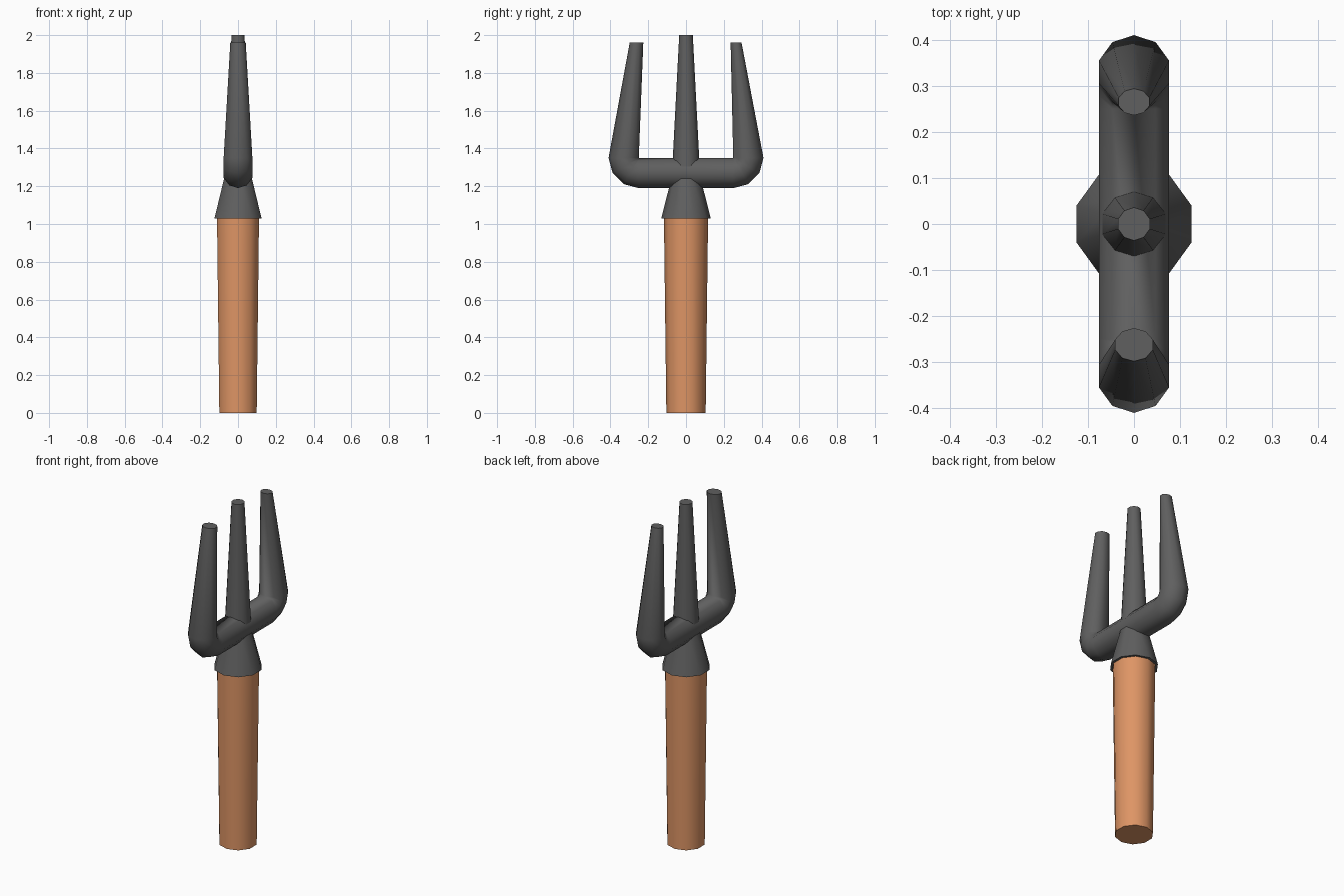
import bpy, bmesh, math
from mathutils import Vector

if "Cube" in bpy.data.objects:
    bpy.data.objects.remove(bpy.data.objects["Cube"])

SIDES = 10


def material(name, rgb):
    m = bpy.data.materials.new(name)
    m.diffuse_color = (*rgb, 1)
    m.use_nodes = True
    m.node_tree.nodes["Principled BSDF"].inputs["Base Color"].default_value = m.diffuse_color
    return m


def sweep(name, rings, mat):
    """Skin a tube through rings of (centre, local y direction, x radius, y radius)."""
    bm = bmesh.new()
    loops = []
    for c, d, rx, ry in rings:
        loop = []
        for i in range(SIDES):
            a = 2 * math.pi * i / SIDES
            p = Vector(c) + Vector((1, 0, 0)) * rx * math.sin(a) + Vector(d) * ry * math.cos(a)
            loop.append(bm.verts.new(p))
        loops.append(loop)
    for a, b in zip(loops, loops[1:]):
        for i in range(SIDES):
            j = (i + 1) % SIDES
            bm.faces.new((a[i], a[j], b[j], b[i]))
    bm.faces.new(loops[0])
    bm.faces.new(loops[-1])
    bmesh.ops.remove_doubles(bm, verts=bm.verts, dist=0.0005)
    bmesh.ops.recalc_face_normals(bm, faces=bm.faces)
    me = bpy.data.meshes.new(name)
    bm.to_mesh(me)
    bm.free()
    me.materials.append(mat)
    ob = bpy.data.objects.new(name, me)
    bpy.context.collection.objects.link(ob)
    bpy.ops.object.select_all(action='DESELECT')
    ob.select_set(True)
    bpy.context.view_layer.objects.active = ob
    bpy.ops.object.shade_smooth_by_angle(angle=math.radians(45))


def upright(*levels):
    return [((0, 0, z), (0, 1, 0), r, r) for z, r in levels]


wood = material("orange_wood", (0.73, 0.30, 0.13))
metal = material("dark_metal", (0.115, 0.115, 0.115))

# Handle, collar and centre tine
sweep("handle", upright((0, 0.104), (1.05, 0.117)), wood)
sweep("collar", upright((1.03, 0.131), (1.27, 0.070)), metal)
sweep("centre_tine", upright((1.27, 0.074), (2.0, 0.036)), metal)

# Fork: crossbar bending around a tight elbow into a tapered tine on each side
R, PIVOT_Y, PIVOT_Z = 0.08, 0.25, 1.35


def half_fork(side, tip_y, tip_rx, tip_ry):
    rings = []
    for k in range(4):
        t = math.radians(30 * k)
        d = Vector((0, side * math.sin(t), -math.cos(t)))
        rings.append((Vector((0, side * PIVOT_Y, PIVOT_Z)) + d * R, d, R, R))
    rings.append(((0, side * tip_y, 1.96), (0, side, 0), tip_rx, tip_ry))
    return rings


left = half_fork(-1, 0.262, 0.043, 0.036)
right = half_fork(1, 0.265, 0.035, 0.029)
sweep("fork", left[::-1] + right, metal)
